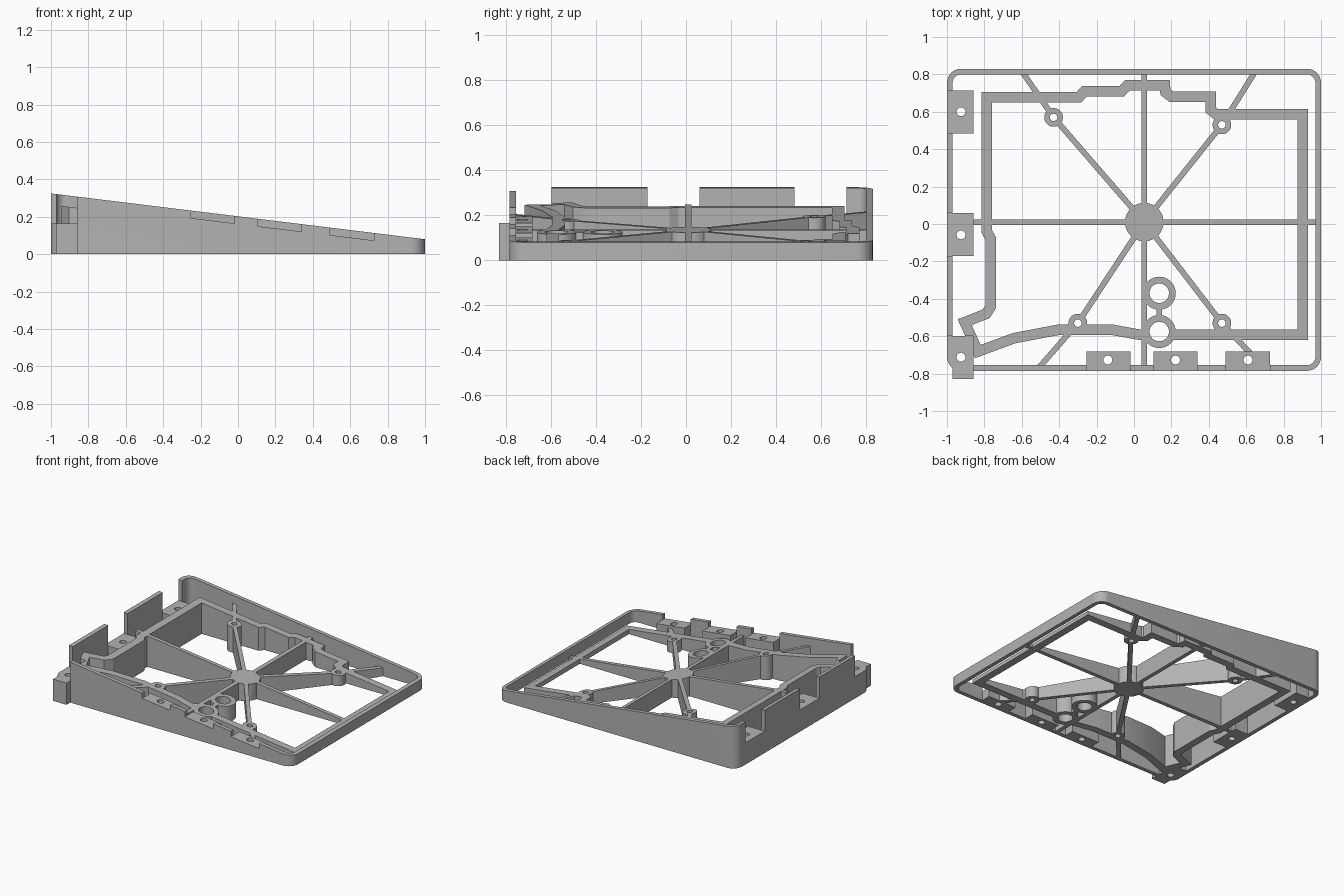
import bpy, bmesh
from math import cos, sin, pi
from mathutils import Vector

if "Cube" in bpy.data.objects:
    bpy.data.objects.remove(bpy.data.objects["Cube"], do_unlink=True)

grey = bpy.data.materials.new("plain grey")
grey.use_nodes = True
grey.diffuse_color = (0.45, 0.45, 0.45, 1)
grey.node_tree.nodes["Principled BSDF"].inputs["Base Color"].default_value = grey.diffuse_color

DROP = 0.06          # inner lattice sits this far below the rim
TAB_TOP = 0.165      # height of the side tabs


def slope(drop=0.0):
    """Height function of the tilted top surface."""
    return lambda x: 0.2025 - 0.1225 * x - drop


def level(z):
    return lambda x: z


def finish(name, bm):
    bmesh.ops.recalc_face_normals(bm, faces=bm.faces)
    mesh = bpy.data.meshes.new(name)
    bm.to_mesh(mesh)
    bm.free()
    mesh.materials.append(grey)
    ob = bpy.data.objects.new(name, mesh)
    bpy.context.collection.objects.link(ob)
    return ob


def add_prism(bm, pts, top, bottom=level(0)):
    lo = [bm.verts.new((x, y, bottom(x))) for x, y in pts]
    hi = [bm.verts.new((x, y, top(x))) for x, y in pts]
    bm.faces.new(lo)
    bm.faces.new(hi)
    for i in range(len(pts)):
        j = (i + 1) % len(pts)
        bm.faces.new((lo[i], lo[j], hi[j], hi[i]))


def prism(name, pts, top, bottom=level(0)):
    bm = bmesh.new()
    add_prism(bm, pts, top, bottom)
    return finish(name, bm)


def ring(name, outer, inner, top):
    """Closed wall between two matching outlines."""
    bm = bmesh.new()
    loops = [[bm.verts.new((x, y, f(x))) for x, y in pts]
             for pts, f in ((outer, level(0)), (outer, top), (inner, top), (inner, level(0)))]
    n = len(outer)
    for a in range(4):
        p, q = loops[a], loops[(a + 1) % 4]
        for i in range(n):
            j = (i + 1) % n
            bm.faces.new((p[i], p[j], q[j], q[i]))
    return finish(name, bm)


def box(x0, x1, y0, y1):
    return [(x0, y0), (x1, y0), (x1, y1), (x0, y1)]


def circle(c, r, n=32):
    return [(c[0] + r * cos(2 * pi * i / n), c[1] + r * sin(2 * pi * i / n)) for i in range(n)]


def rounded(x0, x1, y0, y1, r, n=8):
    pts = []
    for k, (cx, cy) in enumerate(box(x0 + r, x1 - r, y0 + r, y1 - r)):
        for i in range(n + 1):
            a = pi + (k + i / n) * pi / 2
            pts.append((cx + r * cos(a), cy + r * sin(a)))
    return pts


def offset(path, d):
    """Mitred sideways offset of a closed path."""
    out = []
    for i, p in enumerate(path):
        p, a, b = Vector(p), Vector(path[i - 1]), Vector(path[(i + 1) % len(path)])
        u, v = (p - a).normalized(), (b - p).normalized()
        n1, n2 = Vector((-u.y, u.x)), Vector((-v.y, v.x))
        out.append(tuple(p + (n1 + n2) * d / (1 + n1.dot(n2))))
    return out


def bar(a, b, w=0.03):
    a, b = Vector(a), Vector(b)
    d = (b - a).normalized()
    n = Vector((-d.y, d.x)) * w / 2
    return [tuple(p) for p in (a - n, b - n, b + n, a + n)]


parts = []

# Outer sloped rim
parts.append(ring("outer_rim", rounded(-1, 1, -0.785, 0.83, 0.075),
                  rounded(-0.97, 0.97, -0.755, 0.8, 0.045), slope()))

# Stepped inner wall
path = [(-0.787, 0.677), (-0.295, 0.677), (-0.265, 0.71), (-0.065, 0.71), (-0.035, 0.742),
        (0.165, 0.742), (0.168, 0.705), (0.2, 0.68), (0.41, 0.68), (0.41, 0.61),
        (0.44, 0.586), (0.902, 0.586), (0.902, -0.592), (0.03, -0.592), (-0.12, -0.565),
        (-0.4, -0.565), (-0.64, -0.61), (-0.835, -0.682), (-0.905, -0.525), (-0.79, -0.48),
        (-0.765, -0.44), (-0.765, -0.08), (-0.787, -0.04)]
parts.append(ring("inner_wall", offset(path, 0.028), offset(path, -0.028), slope(DROP)))

# Hub and spokes
hub = (0.055, 0.01)
bosses = [(-0.43, 0.57), (0.47, 0.53), (-0.3, -0.53), (0.47, -0.53)]
ends = [(-0.595, 0.81), (0.645, 0.81), (-0.51, -0.77), (0.63, -0.7)]
parts.append(prism("hub", circle(hub, 0.103, 48), slope(DROP)))
parts.append(prism("long_spoke", bar((-0.98, 0.01), (0.98, 0.01)), slope(DROP)))
parts.append(prism("cross_spoke", bar((0.055, -0.77), (0.055, 0.81)), slope(DROP)))
for boss, end in zip(bosses, ends):
    parts.append(prism("spoke_inner", bar(hub, boss), slope(DROP)))
    parts.append(prism("spoke_outer", bar(boss, end), slope(DROP)))
    parts.append(prism("screw_boss", circle(boss, 0.05), slope(DROP)))

# Twin round sockets and their link
sockets = [(0.135, -0.37), (0.135, -0.575)]
for c in sockets:
    parts.append(prism("socket", circle(c, 0.088, 48), slope(DROP)))
parts.append(prism("socket_link", bar(*sockets), slope(DROP)))

# Mounting tabs
side_tabs = [(0.483, 0.713), (-0.172, 0.06), (-0.83, -0.598)]
front_tabs = [(-0.255, -0.02), (0.105, 0.34), (0.49, 0.727)]
for y0, y1 in side_tabs:
    parts.append(prism("side_tab", box(-0.97, -0.858, y0, y1), level(TAB_TOP)))
for x0, x1 in front_tabs:
    parts.append(prism("front_tab", box(x0, x1, -0.78, -0.683), slope(0.04)))

# Notches above the tabs
notch = bmesh.new()
for y0, y1 in side_tabs:
    add_prism(notch, box(-1.1, -0.858, y0, y1), level(0.6), level(TAB_TOP))
for x0, x1 in front_tabs:
    add_prism(notch, box(x0, x1, -0.9, -0.683), level(0.6), slope(0.04))

# Through holes
holes = bmesh.new()
for c in sockets:
    add_prism(holes, circle(c, 0.052, 48), level(0.6), level(-0.1))
small = bosses + [(-0.925, y) for y in (0.6, -0.058, -0.712)] + [(x, -0.727) for x in (-0.14, 0.222, 0.61)]
for c in small:
    add_prism(holes, circle(c, 0.024 if c[1] < -0.6 or c[0] < -0.9 else 0.02, 24), level(0.6), level(-0.1))

cutters = [finish("notch_cutter", notch), finish("hole_cutter", holes)]
for cutter in cutters:
    cutter.hide_render = True
for ob in parts:
    bpy.context.view_layer.objects.active = ob
    for cutter in cutters:
        if "tab" in ob.name and cutter is cutters[0]:
            continue
        mod = ob.modifiers.new("cut", 'BOOLEAN')
        mod.operation = 'DIFFERENCE'
        mod.solver = 'EXACT'
        mod.object = cutter
        bpy.ops.object.modifier_apply(modifier=mod.name)
for cutter in cutters:
    bpy.data.objects.remove(cutter, do_unlink=True)

# Smooth round walls, crisp edges
for ob in parts:
    ob.select_set(True)
bpy.ops.object.shade_smooth_by_angle(angle=0.5)
